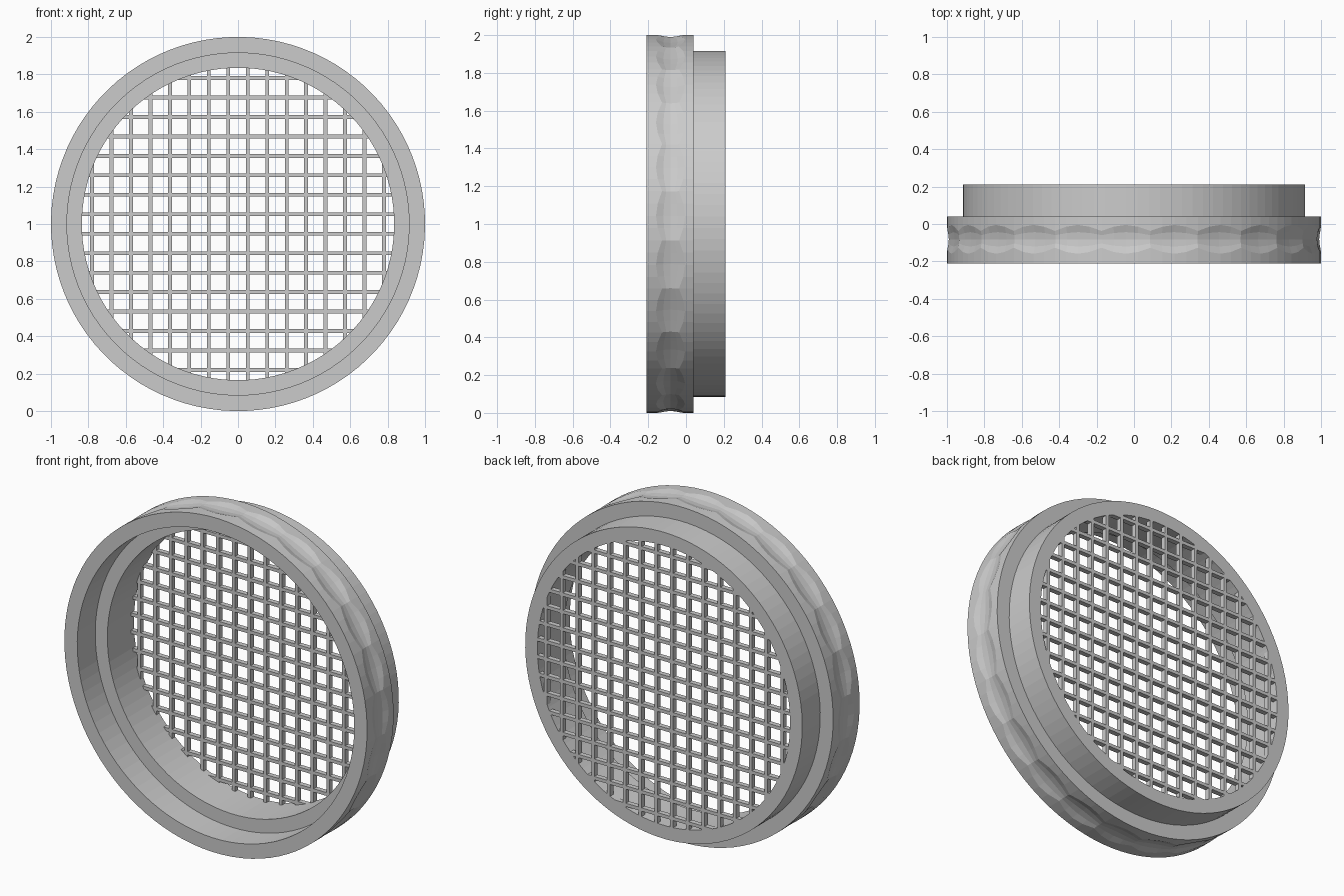
import bpy, bmesh
from math import sin, cos, pi, sqrt, radians

cube = bpy.data.objects.get("Cube")
if cube:
    bpy.data.objects.remove(cube, do_unlink=True)

SEGMENTS = 96
SCALLOPS = 24
PHASE = radians(10)
BORE = 0.835
BACK = 0.21

grey = bpy.data.materials.new("plain grey")
grey.use_nodes = True
colour = (0.6, 0.6, 0.6, 1)
grey.diffuse_color = colour
grey.node_tree.nodes["Principled BSDF"].inputs["Base Color"].default_value = colour


def finish(bm, name):
    bmesh.ops.recalc_face_normals(bm, faces=bm.faces)
    mesh = bpy.data.meshes.new(name)
    bm.to_mesh(mesh)
    bm.free()
    mesh.materials.append(grey)
    obj = bpy.data.objects.new(name, mesh)
    bpy.context.collection.objects.link(obj)
    return obj


def profile(angle):
    """Cross-section (radius, y) of the ring, with a shallow grip scallop."""
    t = ((angle - PHASE) / (2 * pi / SCALLOPS)) % 1.0
    k = sin(pi * t)                       # 0 between scallops, 1 in the middle
    half = 0.045 + 0.032 * k
    dip = 0.006 + 0.012 * k
    mid = -0.082
    return [
        (0.915, -BACK), (1.0, -BACK),
        (1.0, mid - half), (1 - dip * 0.75, mid - half / 2), (1 - dip, mid),
        (1 - dip * 0.75, mid + half / 2), (1.0, mid + half),
        (1.0, 0.04), (0.915, 0.04),       # shoulder behind the grip
        (0.915, BACK), (BORE, BACK),      # narrower rear collar
        (BORE, -0.04), (0.915, -0.04),    # inner ledge of the front recess
    ]


# Stepped ring with grip scallops
bm = bmesh.new()
loops = []
for i in range(SEGMENTS):
    a = 2 * pi * i / SEGMENTS + PHASE
    loops.append([bm.verts.new((r * cos(a), y, 1 + r * sin(a))) for r, y in profile(a)])
for i, loop in enumerate(loops):
    after = loops[(i + 1) % SEGMENTS]
    for j in range(len(loop)):
        n = (j + 1) % len(loop)
        bm.faces.new((loop[j], loop[n], after[n], after[j]))
finish(bm, "scalloped_ring")


# Grille bars, cut to the bore and set flush with the back
def grille(name, upright):
    pitch, width, depth, count = 0.104, 0.02, 0.03, 16
    bm = bmesh.new()
    for i in range(count):
        p = (i - (count - 1) / 2) * pitch
        length = 2 * sqrt(0.85 ** 2 - (abs(p) - width / 2) ** 2)
        size = (width, depth, length) if upright else (length, depth, width)
        centre = (p, BACK - depth / 2, 1) if upright else (0, BACK - depth / 2, 1 + p)
        verts = bmesh.ops.create_cube(bm, size=1)["verts"]
        bmesh.ops.scale(bm, vec=size, verts=verts)
        bmesh.ops.translate(bm, vec=centre, verts=verts)
    finish(bm, name)


grille("grille_upright_bars", True)
grille("grille_cross_bars", False)
